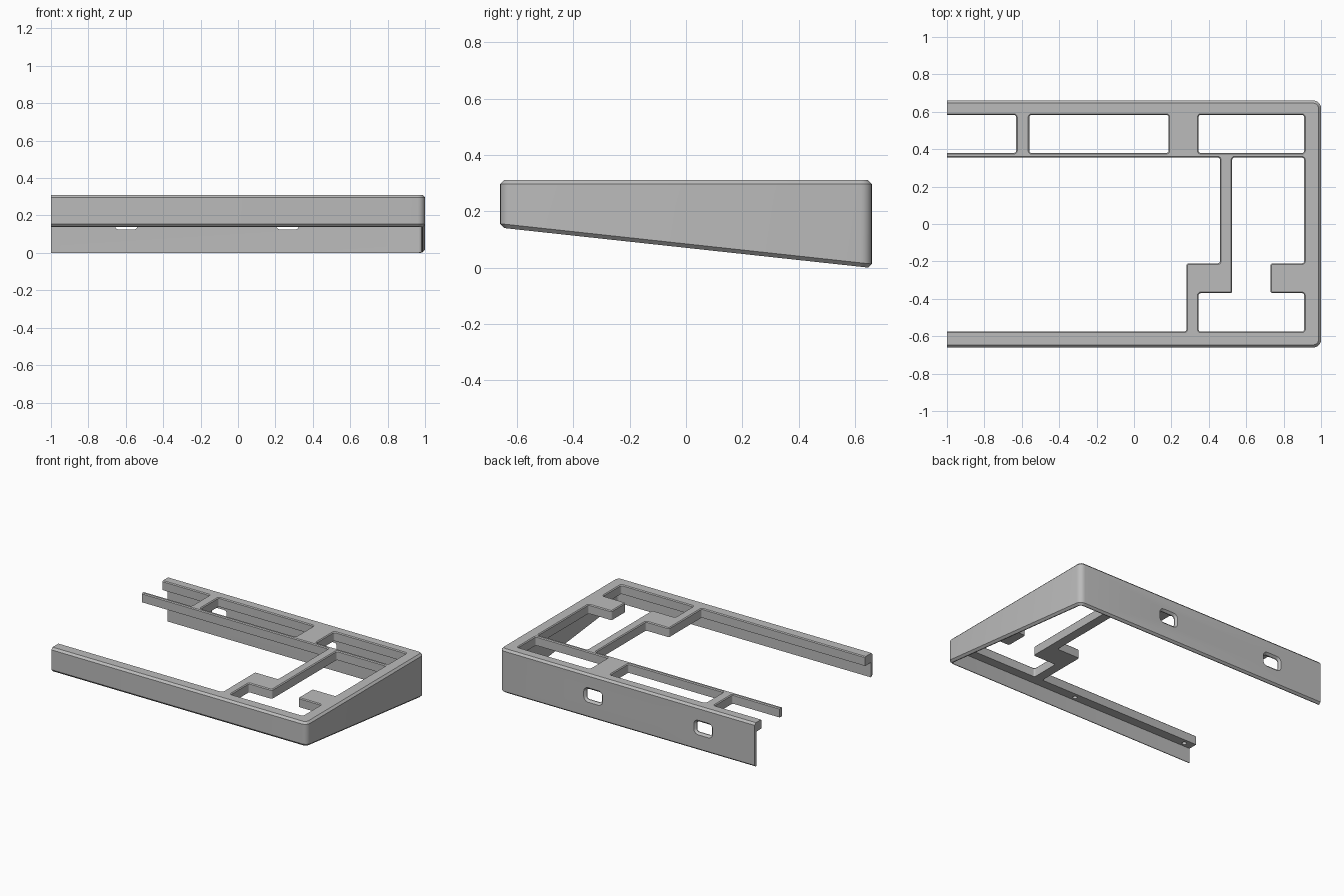
import bpy, bmesh
from math import cos, sin, pi, radians
from mathutils import Vector

if "Cube" in bpy.data.objects:
    bpy.data.objects.remove(bpy.data.objects["Cube"])

TOP, PLATE, WALL, CHAMFER = 0.31, 0.245, 0.02, 0.014


def outline(corners, radius, off=0.0, steps=5):
    """Right-angled outline (counter-clockwise), offset outward and filleted."""
    pts, n = [], len(corners)
    for i in range(n):
        p, v, q = (Vector(corners[(i + k) % n]) for k in (-1, 0, 1))
        u, w = (p - v).normalized(), (q - v).normalized()
        turn = 1 if w.cross(-u) < 0 else -1
        r = radius + turn * off
        v = v - (u + w) * off * turn
        c = v + (u + w) * r
        for s in range(steps + 1):
            t = s / steps * pi / 2
            pts.append(c - (w * cos(t) + u * sin(t)) * r)
    return pts


def rect(x0, x1, y0, y1):
    return [(x0, y0), (x1, y0), (x1, y1), (x0, y1)]


def loft(name, rings):
    """Closed solid through rings of equal point count."""
    bm = bmesh.new()
    loops = [[bm.verts.new(p) for p in ring] for ring in rings]
    for a, b in zip(loops, loops[1:]):
        for i in range(len(a)):
            j = (i + 1) % len(a)
            bm.faces.new((a[i], a[j], b[j], b[i]))
    bm.faces.new(loops[0][::-1])
    bm.faces.new(loops[-1])
    bmesh.ops.recalc_face_normals(bm, faces=bm.faces)
    me = bpy.data.meshes.new(name)
    bm.to_mesh(me)
    bm.free()
    ob = bpy.data.objects.new(name, me)
    bpy.context.collection.objects.link(ob)
    return ob


def flat(pts, z):
    return [(p.x, p.y, z) for p in pts]


def sloped(pts, lift):
    """Ring lying on the sloping underside."""
    return [(p.x, p.y, (0.645 - p.y) * 0.1085 + lift) for p in pts]


def cut(target, cutter):
    cutter.hide_render = True
    mod = target.modifiers.new("cut", "BOOLEAN")
    mod.operation, mod.solver, mod.object = "DIFFERENCE", "EXACT", cutter
    bpy.context.view_layer.objects.active = target
    bpy.ops.object.modifier_apply(modifier=mod.name)
    bpy.data.objects.remove(cutter)


# Wedge-shaped outer body with chamfered rims
body = rect(-1.1, 1, -0.66, 0.66)
small = outline(body, 0.04, -CHAMFER)
full = outline(body, 0.04)
case = loft("case_half", [sloped(small, 0), sloped(full, CHAMFER),
                          flat(full, TOP - CHAMFER), flat(small, TOP)])

# Hollow underside
inner = outline(rect(-1.3, 1, -0.66, 0.66), 0.04, -WALL)
cut(case, loft("cavity", [flat(inner, -0.1), flat(inner, PLATE)]))

# Openings through the top plate
key_area = [(-1.3, -0.575), (0.28, -0.575), (0.28, -0.21),
            (0.46, -0.21), (0.46, 0.355), (-1.3, 0.355)]
side_area = [(0.345, -0.575), (0.91, -0.575), (0.91, -0.37), (0.73, -0.37),
             (0.73, -0.21), (0.91, -0.21), (0.91, 0.355), (0.525, 0.355),
             (0.525, -0.37), (0.345, -0.37)]
windows = [rect(-1.3, -0.63, 0.38, 0.583), rect(-0.56, 0.185, 0.38, 0.583),
           rect(0.345, 0.91, 0.38, 0.583), key_area, side_area]
for shape in windows:
    rings = [flat(outline(shape, 0.012, off), z) for off, z in
             ((0, 0.2), (0, TOP - 0.006), (0.012, TOP + 0.006))]
    cut(case, loft("window", rings))

# Flared ports in the back wall
for x in (-0.597, 0.265):
    shape = rect(x - 0.06, x + 0.06, 0.125, 0.2)
    rings = [[(p.x, y, p.y) for p in outline(shape, 0.02, off)] for off, y in
             ((0, 0.6), (0, 0.646), (0.02, 0.666))]
    cut(case, loft("port", rings))

# Blind screw holes under the front and back rails
for x in (-0.93, -0.02, 0.89):
    for y in (-0.61, 0.612):
        r = 0.015
        circle = [Vector((x + r * cos(k * pi / 8), y + r * sin(k * pi / 8)))
                  for k in range(16)]
        cut(case, loft("screw_hole", [flat(circle, 0.22), flat(circle, 0.285)]))

# Straight joint face where the half ends
end = [Vector(c) for c in rect(-1.4, -1, -1, 1)]
cut(case, loft("joint", [flat(end, -1), flat(end, 1)]))

# Material and shading
grey = bpy.data.materials.new("plain grey")
grey.use_nodes = True
colour = (0.5, 0.5, 0.5, 1)
grey.diffuse_color = colour
grey.node_tree.nodes["Principled BSDF"].inputs["Base Color"].default_value = colour
case.data.materials.clear()
case.data.materials.append(grey)
for face in case.data.polygons:
    face.material_index = 0
bpy.ops.object.select_all(action="DESELECT")
case.select_set(True)
bpy.context.view_layer.objects.active = case
bpy.ops.object.shade_smooth_by_angle(angle=radians(30))
